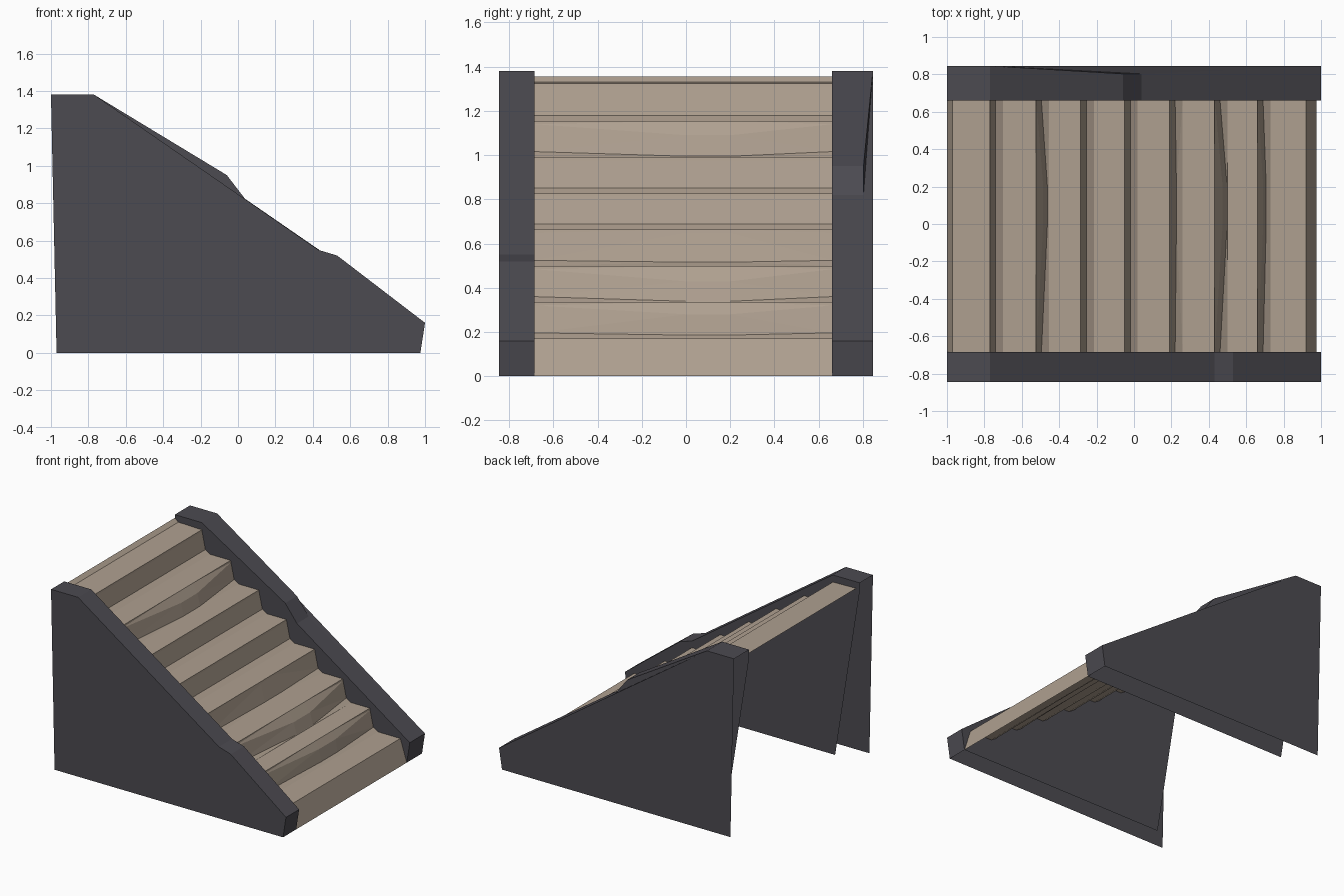
import bpy

if "Cube" in bpy.data.objects:
    bpy.data.objects.remove(bpy.data.objects["Cube"])


def material(name, color):
    m = bpy.data.materials.new(name)
    m.diffuse_color = (*color, 1)
    m.use_nodes = True
    m.node_tree.nodes["Principled BSDF"].inputs["Base Color"].default_value = m.diffuse_color
    return m


stone = material("dark slate", (0.072, 0.069, 0.082))
tan = material("tan stone", (0.43, 0.352, 0.28))


def make(name, verts, faces, mat):
    me = bpy.data.meshes.new(name)
    me.from_pydata(verts, [], faces)
    me.materials.append(mat)
    ob = bpy.data.objects.new(name, me)
    bpy.context.collection.objects.link(ob)
    return ob


def side_wall(name, y_out, y_in, slope, bump=None):
    """Hollow wall: outer face, inner face, top strip and front end; open below and behind."""
    top = [(-1, 1.38), (-0.77, 1.38)] + slope + [(1, 0.16), (0.975, 0)]
    n = len(top)
    verts = [(x, y_out, z) for x, z in top] + [(x, y_in, z) for x, z in top]
    faces = [(i, i + 1, n + i + 1, n + i) for i in range(n - 1)]
    # back corners: the inner face is cut back at a slant
    verts += [(-0.97, y_out, 0), (-0.79, y_in, 0), (-1, y_in, 1.32)]
    outer = list(range(n))
    if bump is not None:
        # worn raised lump set in from the outer face
        for i in (bump, bump + 1):
            verts[i] = (top[i][0], y_out * 0.95, top[i][1])
            outer.remove(i)
        faces += [(bump - 1, bump + 1, bump), (bump - 1, bump + 2, bump + 1)]
    faces.append(tuple(outer + [2 * n]))
    faces.append(tuple([2 * n + 1, 2 * n + 2] + list(range(n, 2 * n)))[::-1])
    flip = y_out < 0
    faces = [f if flip else f[::-1] for f in faces]
    return make(name, verts, faces, stone)


side_wall("front_side_wall", -0.845, -0.685, [(0.43, 0.55), (0.53, 0.52)])
side_wall("back_side_wall", 0.845, 0.66, [(-0.06, 0.95), (0.04, 0.82)], bump=2)

# Stair surface: nosing edge positions; some risers are worn in the middle
nosing_x = [-0.77, -0.525, -0.285, -0.05, 0.19, 0.43, 0.66]
nosing_z = [1.325] + [1.155 - 0.164 * i for i in range(7)]
# riser index: (depth of worn ridge, bulge of riser foot, height of foot)
worn = {1: (0.065, 0.062, 0.004), 4: (0.015, 0.037, 0.017),
        5: (0.07, 0.068, 0.004), 6: (0.055, 0.047, 0.015)}


def profile(y, mid):
    pts = [(-1, y, 1.355), (-0.97, y, 1.33)]
    for i, x in enumerate(nosing_x):
        z, low = nosing_z[i], nosing_z[i + 1]
        depth, foot, lift = worn[i] if mid and i in worn else (0.015, 0.03, 0.025)
        ridge = foot * depth / (z - low) + (0.015 if depth > 0.02 else 0)
        pts += [(x, y, z), (x + ridge, y, z - depth),
                (x + foot, y, low + lift), (x + 0.07, y, low)]
    pts += [(0.92, y, nosing_z[7]), (0.975, y, 0)]
    return pts


rows = [profile(-0.685, False), profile(0, True), profile(0.2, True), profile(0.66, False)]
k = len(rows[0])
verts = [p for r in rows for p in r]
faces = []
for r in range(3):
    for i in range(k - 1):
        a, b, c, d = r * k + i, r * k + i + 1, (r + 1) * k + i + 1, (r + 1) * k + i
        # mirrored diagonals keep the worn dips symmetric
        faces += [(a, b, c), (a, c, d)] if r else [(a, b, d), (b, c, d)]
make("stair_steps", verts, faces, tan)
